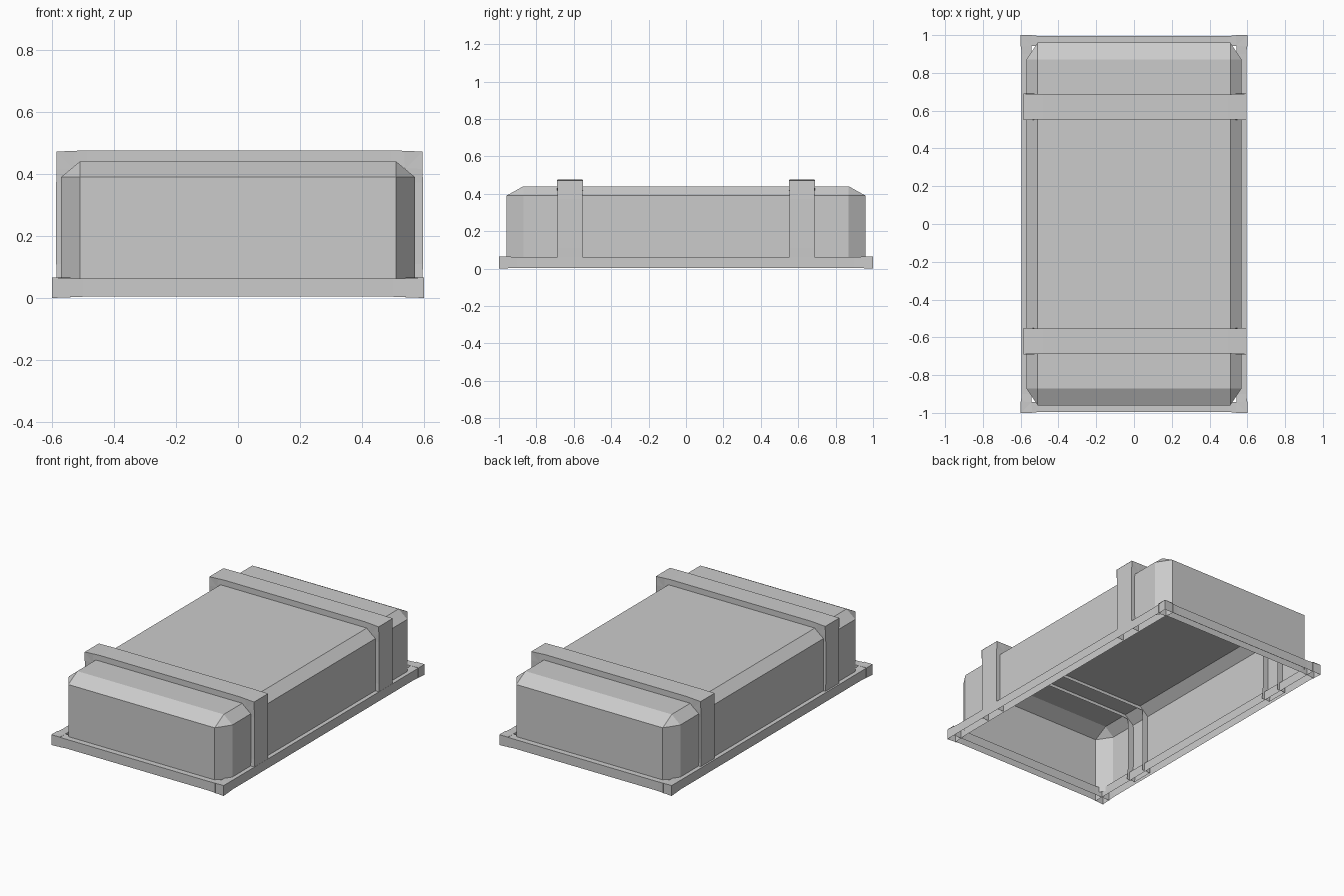
import bpy, bmesh
from mathutils import Vector

cube = bpy.data.objects.get("Cube")
if cube:
    bpy.data.objects.remove(cube, do_unlink=True)

GREY = (0.6, 0.6, 0.6, 1)
mat = bpy.data.materials.new("plain grey")
mat.use_nodes = True
mat.diffuse_color = GREY
mat.node_tree.nodes["Principled BSDF"].inputs["Base Color"].default_value = GREY

X, Y, Z = Vector((1, 0, 0)), Vector((0, 1, 0)), Vector((0, 0, 1))


def finish(name, bm):
    bmesh.ops.recalc_face_normals(bm, faces=bm.faces)
    mesh = bpy.data.meshes.new(name)
    bm.to_mesh(mesh)
    bm.free()
    mesh.materials.append(mat)
    obj = bpy.data.objects.new(name, mesh)
    bpy.context.collection.objects.link(obj)


def channel(name, center, along, across, out, half_len, half_width, depth, flare, lift):
    """Thin three-sided beam, open on the inner side, slightly flared at its ends."""
    bm = bmesh.new()
    rings = []
    for t, f in ((-half_len, 1), (0.1 - half_len, 0), (half_len - 0.1, 0), (half_len, 1)):
        w = half_width + f * flare
        low, high = -f * flare, depth + f * lift
        section = ((-w, low), (-w, high), (w, high), (w, low))
        rings.append([bm.verts.new(center + along * t + across * u + out * v)
                      for u, v in section])
    for a, b in zip(rings, rings[1:]):
        for i in range(3):
            bm.faces.new((a[i], a[i + 1], b[i + 1], b[i]))
    finish(name, bm)


# Hollow lid: chamfered corners, sloped upper edge, open underneath
WX, WY, TX, TY = 0.57, 0.96, 0.51, 0.87
LOW, SHOULDER, TOP = 0.03, 0.39, 0.44
bm = bmesh.new()
outline = [(TX, -WY), (WX, -TY), (WX, TY), (TX, WY),
           (-TX, WY), (-WX, TY), (-WX, -TY), (-TX, -WY)]
base = [bm.verts.new((x, y, LOW)) for x, y in outline]
upper = [bm.verts.new((x, y, SHOULDER)) for x, y in outline]
roof = [bm.verts.new((x, y, TOP)) for x, y in
        ((TX, -TY), (TX, TY), (-TX, TY), (-TX, -TY))]
bm.faces.new(roof)
for i in range(8):
    j = (i + 1) % 8
    bm.faces.new((base[i], base[j], upper[j], upper[i]))
    if i % 2 == 0:
        bm.faces.new((upper[i], upper[j], roof[i // 2]))
    else:
        bm.faces.new((upper[i], upper[j], roof[(j // 2) % 4], roof[i // 2]))
finish("body_shell", bm)

# Base rim: four hollow beams
for s, end, side in ((-1, "front", "right"), (1, "back", "left")):
    channel(end + "_rim", Vector((0, s * 0.97, 0.004)), X, Y, Z,
            0.6, 0.026, 0.058, 0.004, 0.004)
    channel(side + "_rim", Vector((s * 0.57, 0, 0.004)), Y, X, Z,
            1.0, 0.026, 0.058, 0.004, 0.004)

# Two straps: a top beam and two upright beams each
for s, end in ((-1, "front"), (1, "back")):
    y = s * 0.62
    channel(end + "_strap_top", Vector((0.005, y, 0.42)), X, Y, Z,
            0.59, 0.066, 0.056, 0.004, -0.004)
    for k, side in ((-1, "right"), (1, "left")):
        channel(f"{end}_strap_{side}", Vector((0.005 + k * 0.535, y, 0.241)), Z, Y, X * k,
                0.231, 0.066, 0.056, 0.004, -0.002)
